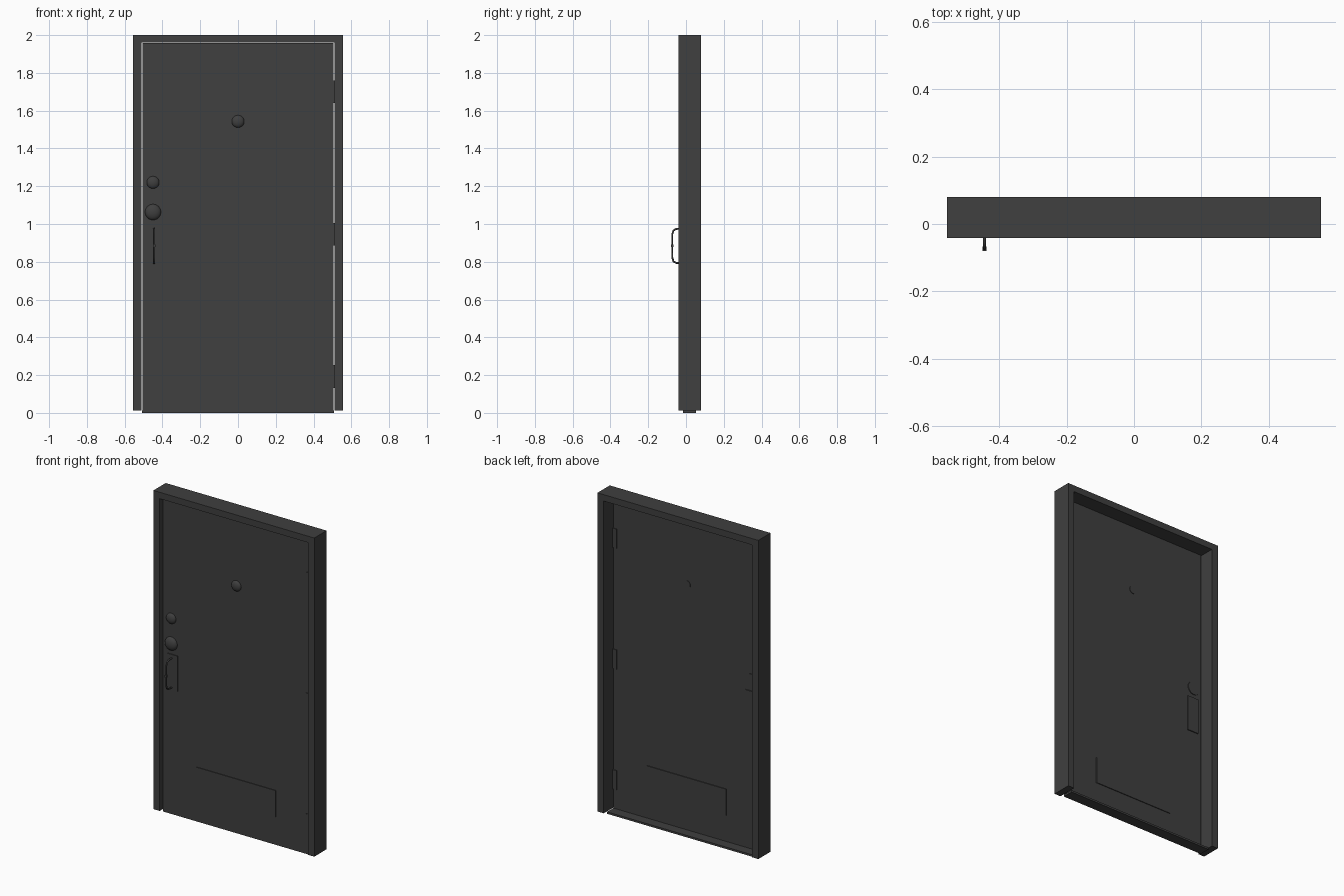
import bpy, bmesh, math
from mathutils import Matrix

cube = bpy.data.objects.get("Cube")
if cube:
    bpy.data.objects.remove(cube, do_unlink=True)

paint = bpy.data.materials.new("dark_grey_paint")
paint.use_nodes = True
GREY = (0.05, 0.05, 0.05, 1)
paint.diffuse_color = GREY
paint.node_tree.nodes["Principled BSDF"].inputs["Base Color"].default_value = GREY


def finish(name, bm, smooth=False):
    mesh = bpy.data.meshes.new(name)
    bmesh.ops.recalc_face_normals(bm, faces=bm.faces)
    for face in bm.faces:
        face.smooth = smooth
    bm.to_mesh(mesh)
    bm.free()
    mesh.materials.append(paint)
    obj = bpy.data.objects.new(name, mesh)
    bpy.context.collection.objects.link(obj)
    return obj


def box(name, x0, x1, y0, y1, z0, z1):
    bm = bmesh.new()
    place = Matrix.Translation(((x0 + x1) / 2, (y0 + y1) / 2, (z0 + z1) / 2))
    size = Matrix.Diagonal((x1 - x0, y1 - y0, z1 - z0, 1))
    bmesh.ops.create_cube(bm, size=1, matrix=place @ size)
    return finish(name, bm)


def disc(name, x, z, radius, y0, y1):
    bm = bmesh.new()
    place = Matrix.Translation((x, (y0 + y1) / 2, z)) @ Matrix.Rotation(math.pi / 2, 4, "X")
    bmesh.ops.create_cone(bm, cap_ends=True, segments=32, radius1=radius,
                          radius2=radius, depth=y1 - y0, matrix=place)
    return finish(name, bm)


def dome(name, x, z, radius, depth):
    bm = bmesh.new()
    place = Matrix.Translation((x, FRONT, z)) @ Matrix.Diagonal((radius, depth, radius, 1))
    turn = Matrix.Rotation(math.pi / 2, 4, "X")
    bmesh.ops.create_uvsphere(bm, u_segments=32, v_segments=16, radius=1, matrix=place @ turn)
    back = [v for v in bm.verts if v.co.y > FRONT + 0.001]
    bmesh.ops.delete(bm, geom=back, context="VERTS")
    return finish(name, bm, smooth=True)


FRONT, BACK = -0.015, -0.009

# Frame: one continuous three-sided surround, open at the bottom
outline = [(-0.555, 0.012), (-0.555, 2), (0.555, 2), (0.555, 0.012),
           (0.512, 0.012), (0.512, 1.96), (-0.512, 1.96), (-0.512, 0.012)]
bm = bmesh.new()
face = bm.faces.new([bm.verts.new((x, -0.041, z)) for x, z in outline])
extruded = bmesh.ops.extrude_face_region(bm, geom=[face])["geom"]
bmesh.ops.translate(bm, vec=(0, 0.121, 0),
                    verts=[g for g in extruded if isinstance(g, bmesh.types.BMVert)])
finish("door_frame", bm)

# Thin door leaf and the threshold under it
box("door_leaf", -0.506, 0.506, FRONT, BACK, 0.01, 1.957)
box("threshold", -0.508, 0.508, -0.015, 0.053, 0, 0.012)

# Plates that pass through the leaf
box("mail_slot", -0.273, 0.273, -0.019, -0.004, 0.175, 0.34)
box("handle_plate", -0.48, -0.405, -0.02, -0.003, 0.775, 0.998)
for name, z in (("lower", 0.193), ("middle", 0.946), ("upper", 1.70)):
    box(name + "_hinge", 0.482, 0.511, -0.02, -0.004, z - 0.06, z + 0.06)

# Round hardware on the front, with flat roses on the back
dome("peephole", 0, 1.543, 0.033, 0.018)
dome("deadbolt", -0.45, 1.22, 0.033, 0.018)
dome("knob", -0.45, 1.063, 0.042, 0.023)
disc("peephole_back", 0, 1.543, 0.025, BACK - 0.002, BACK + 0.003)
disc("knob_back", -0.45, 1.063, 0.042, BACK - 0.002, BACK + 0.005)

# Pull handle: a bent rod with rounded corners
curve = bpy.data.curves.new("pull_handle", "CURVE")
curve.dimensions = "3D"
curve.bevel_depth = 0.005
curve.bevel_resolution = 2
path = [(-0.018, 0.976), (-0.052, 0.974), (-0.066, 0.966), (-0.073, 0.945)]
path += [(y, 1.768 - z) for y, z in reversed(path)]
spline = curve.splines.new("POLY")
spline.points.add(len(path) - 1)
for point, (y, z) in zip(spline.points, path):
    point.co = (-0.444, y, z, 1)
curve.materials.append(paint)
handle = bpy.data.objects.new("pull_handle", curve)
bpy.context.collection.objects.link(handle)

# Small grip band around the middle of the pull
box("pull_grip", -0.45, -0.438, -0.08, -0.067, 0.877, 0.891)
